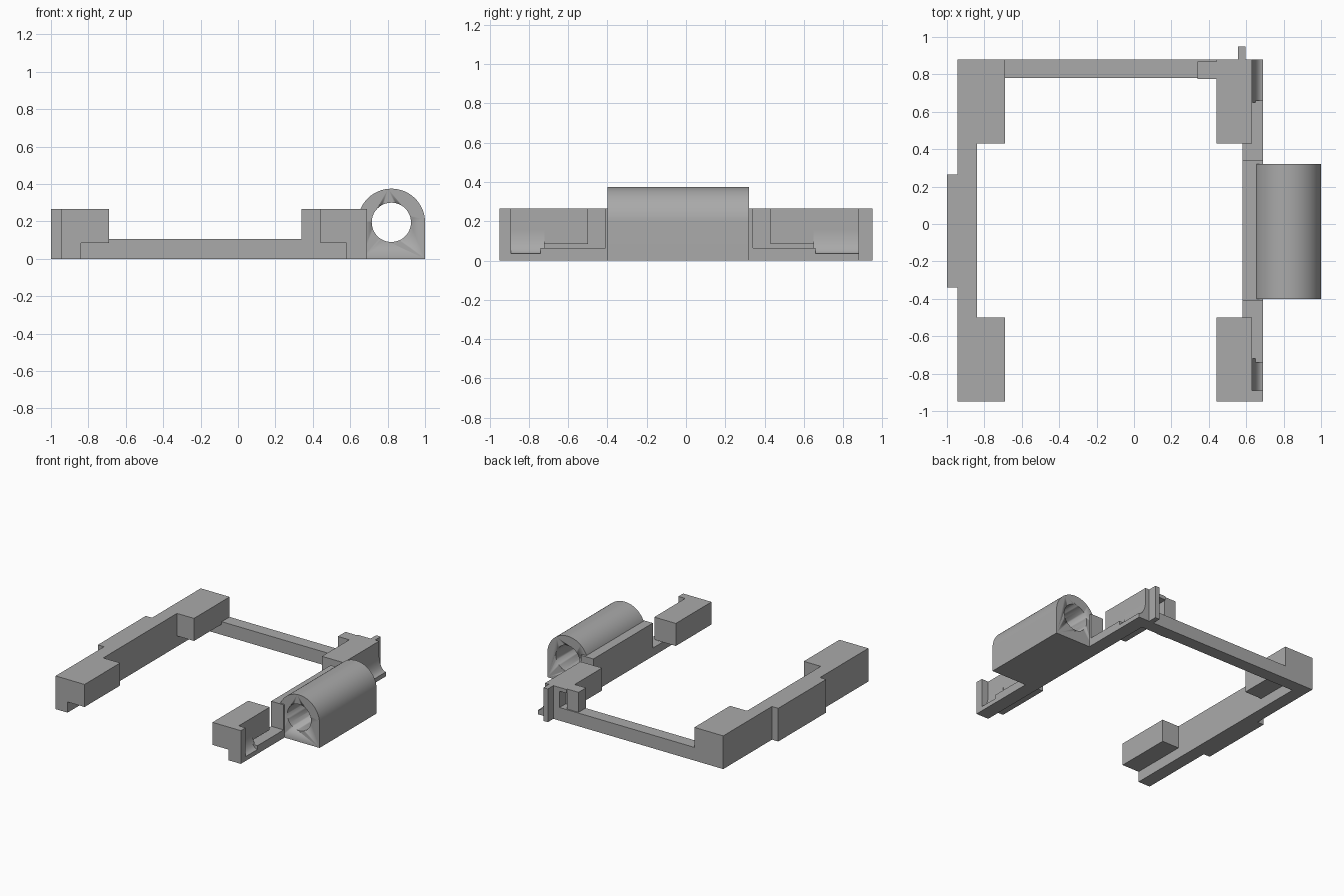
import bpy, bmesh, math

old = bpy.data.objects.get("Cube")
if old:
    bpy.data.objects.remove(old)

grey = bpy.data.materials.new("mid_grey")
grey.use_nodes = True
COLOUR = (0.40, 0.40, 0.40, 1)
grey.diffuse_color = COLOUR
grey.node_tree.nodes["Principled BSDF"].inputs["Base Color"].default_value = COLOUR

TOP = 0.265    # height of the frame
PAD = 0.085    # underside of the corner pads
FRONT, BACK = -0.95, 0.88


def finish(name, bm):
    bmesh.ops.recalc_face_normals(bm, faces=bm.faces)
    mesh = bpy.data.meshes.new(name)
    bm.to_mesh(mesh)
    bm.free()
    mesh.materials.append(grey)
    ob = bpy.data.objects.new(name, mesh)
    bpy.context.scene.collection.objects.link(ob)
    return ob


def prism(name, outline, y0, y1):
    """Extrude an x-z outline along y."""
    bm = bmesh.new()
    face = bm.faces.new([bm.verts.new((x, y0, z)) for x, z in outline])
    ext = bmesh.ops.extrude_face_region(bm, geom=[face])
    moved = [v for v in ext["geom"] if isinstance(v, bmesh.types.BMVert)]
    bmesh.ops.translate(bm, vec=(0, y1 - y0, 0), verts=moved)
    return finish(name, bm)


def box(name, x0, x1, y0, y1, z0=0.0, z1=TOP):
    return prism(name, [(x0, z0), (x1, z0), (x1, z1), (x0, z1)], y0, y1)


def cut(target, cutter):
    cutter.hide_render = True
    cutter.hide_viewport = True
    cutter.display_type = 'WIRE'
    mod = target.modifiers.new("cut", 'BOOLEAN')
    mod.operation = 'DIFFERENCE'
    mod.solver = 'EXACT'
    mod.object = cutter


def smooth(ob):
    bpy.ops.object.select_all(action='DESELECT')
    ob.select_set(True)
    bpy.context.view_layer.objects.active = ob
    bpy.ops.object.shade_smooth_by_angle(angle=math.radians(30))


# Right rail with its outer bump and two inner pads
box("right_rail", -0.945, -0.84, FRONT, BACK)
box("right_rail_bump", -1.0, -0.945, -0.34, 0.265)
box("right_front_pad", -0.84, -0.69, FRONT, -0.50, PAD)
box("right_back_pad", -0.84, -0.69, 0.43, BACK, PAD)

# Back crossbar, its end block and the rear fin
box("back_crossbar", -0.84, 0.63, 0.78, BACK, 0, 0.105)
box("crossbar_end_block", 0.34, 0.44, 0.775, 0.87)
box("rear_fin", 0.555, 0.595, 0.86, 0.95)

# Left rail: low strip, full-height middle, inner pads
box("left_rail_strip", 0.58, 0.69, -0.74, 0.66, 0, 0.065)
box("left_rail_middle", 0.58, 0.69, -0.41, 0.34)
box("left_front_pad", 0.44, 0.63, FRONT, -0.50, PAD)
back_pad = box("left_back_pad", 0.44, 0.63, 0.43, BACK, PAD)
cut(back_pad, box("pad_slot_cutter", 0.43, 0.50, 0.80, 0.90, 0.105, 0.235))
box("left_front_end_wall", 0.58, 0.69, FRONT, -0.89)

# Rail ends with a concave hollow on the outer side
hollow = [(0.63, TOP)]
for i in range(13):
    a = math.pi / 2 * i / 12
    hollow.append((0.69 - 0.06 * math.cos(a), 0.155 - 0.12 * math.sin(a)))
ends = [(0.58, TOP), (0.58, 0), (0.69, 0)] + hollow[:0:-1] + hollow[:1]
smooth(prism("left_front_hollow", ends, -0.89, -0.72))
smooth(prism("left_back_hollow", ends, 0.65, BACK))

# Arched barrel with a round bore
CX, CZ, R, BORE = 0.82, 0.195, 0.18, 0.105
arch = [(0.66, 0), (CX + R, 0)]
arch += [(CX + R * math.cos(math.pi * i / 32), CZ + R * math.sin(math.pi * i / 32))
         for i in range(33)]
arch.append((0.66, CZ))
barrel = prism("barrel", arch, -0.40, 0.32)
circle = [(CX + BORE * math.cos(math.tau * i / 48), CZ + BORE * math.sin(math.tau * i / 48))
          for i in range(48)]
smooth(barrel)
bore = prism("bore_cutter", circle, -0.5, 0.5)
smooth(bore)
cut(barrel, bore)
